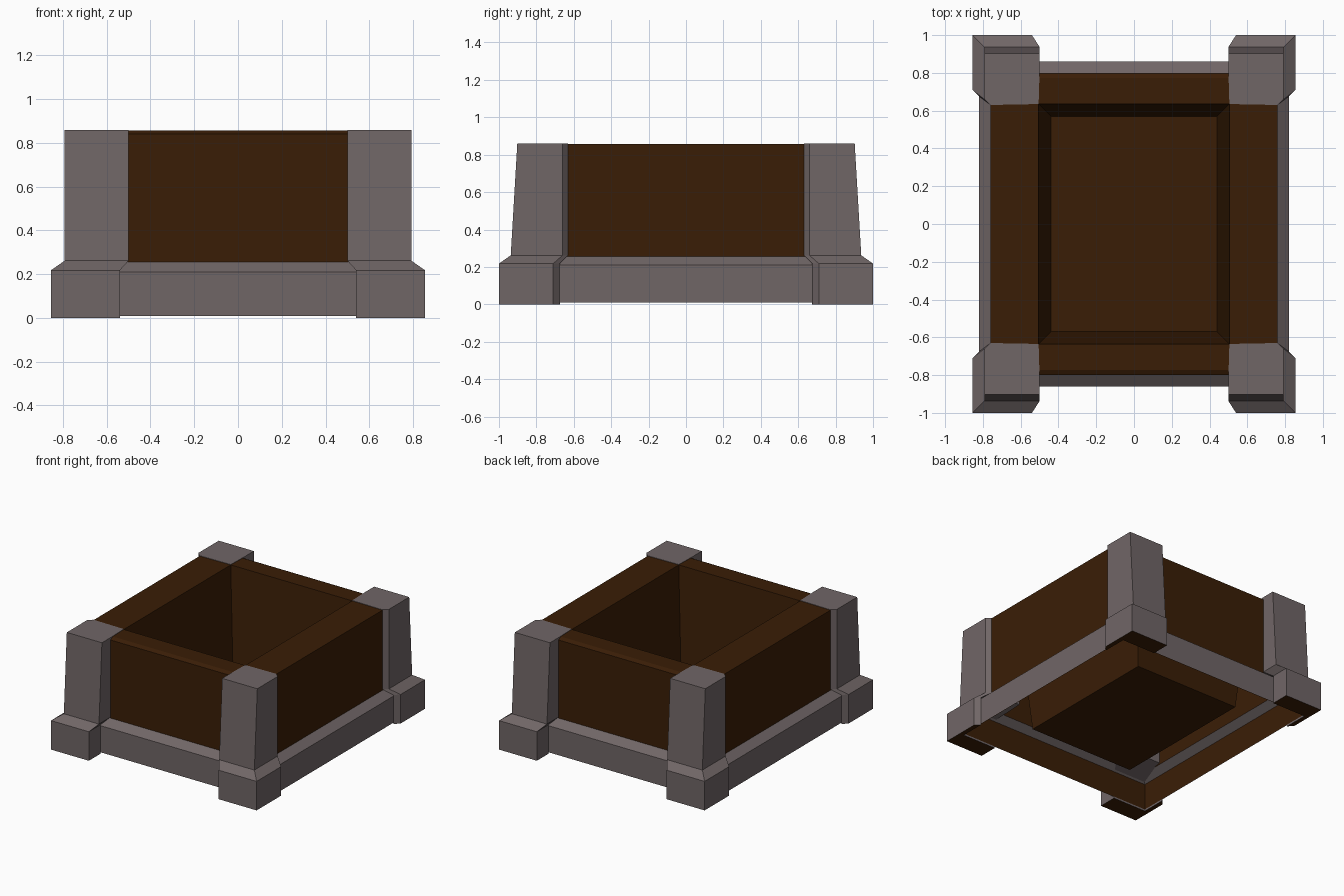
import bpy, bmesh

if "Cube" in bpy.data.objects:
    bpy.data.objects.remove(bpy.data.objects["Cube"])


def material(name, rgb):
    m = bpy.data.materials.new(name)
    m.diffuse_color = (*rgb, 1)
    m.use_nodes = True
    m.node_tree.nodes["Principled BSDF"].inputs["Base Color"].default_value = m.diffuse_color
    return m


GREY = material("warm grey stone", (0.163, 0.133, 0.134))
BROWN = material("dark brown wood", (0.042, 0.0125, 0.0018))


def rect(x, y, z):
    return [(-x, -y, z), (x, -y, z), (x, y, z), (-x, y, z)]


def loft(name, loops, mats, cap_start=False, cap_end=False, fix=False, flip=False):
    """Skin a list of equal-length loops; flat undersides use the last material."""
    bm = bmesh.new()
    rings = [[bm.verts.new(p) for p in loop] for loop in loops]
    n = len(rings[0])
    for a, b in zip(rings, rings[1:]):
        for i in range(n):
            j = (i + 1) % n
            bm.faces.new((a[i], a[j], b[j], b[i]))
    if cap_start:
        bm.faces.new(rings[0][::-1])
    if cap_end:
        bm.faces.new(rings[-1])
    bmesh.ops.remove_doubles(bm, verts=bm.verts, dist=0.0005)
    if fix:
        bmesh.ops.recalc_face_normals(bm, faces=bm.faces)
    if flip:
        bmesh.ops.reverse_faces(bm, faces=bm.faces)
    bm.normal_update()
    if len(mats) > 1:
        for f in bm.faces:
            f.material_index = 1 if f.normal.z < -0.99 else 0
    me = bpy.data.meshes.new(name)
    bm.to_mesh(me)
    bm.free()
    for m in mats:
        me.materials.append(m)
    ob = bpy.data.objects.new(name, me)
    bpy.context.collection.objects.link(ob)
    return ob


# Wooden planter: outer wall, bevelled rim, tapering basin and floor
loft("wooden_box", [rect(0.76, 0.80, 0.25), rect(0.76, 0.80, 0.842),
                    rect(0.76, 0.772, 0.857), rect(0.505, 0.635, 0.857),
                    rect(0.44, 0.57, 0.06)], [BROWN], cap_end=True)

# Stone rail around the foot: an open shell with a sloped top and wooden lining
loft("base_rail", [rect(0.82, 0.86, 0.01), rect(0.82, 0.86, 0.21),
                   rect(0.76, 0.80, 0.255)], [GREY])
loft("rail_lining", [rect(0.816, 0.856, 0.01), rect(0.816, 0.856, 0.209)],
     [BROWN], flip=True)

# Corner posts: L-shaped foot around the rail, sloped shoulder, tapering shaft
foot = [(0.82, 0.86), (0.82, 0.675), (0.855, 0.71),
        (0.855, 1.0), (0.54, 1.0), (0.54, 0.86)]


def shaft(y):
    return [(0.505, 0.635), (0.76, 0.63), (0.792, 0.66),
            (0.792, y), (0.50, y), (0.50, 0.80)]


layers = [(foot, 0.0), (foot, 0.218), (shaft(0.937), 0.262), (shaft(0.902), 0.86)]
for sx, side in ((-1, "left"), (1, "right")):
    for sy, end in ((-1, "front"), (1, "back")):
        loft(f"{end}_{side}_post",
             [[(sx * x, sy * y, z) for x, y in pts] for pts, z in layers],
             [GREY, BROWN], cap_start=True, cap_end=True, fix=True)
